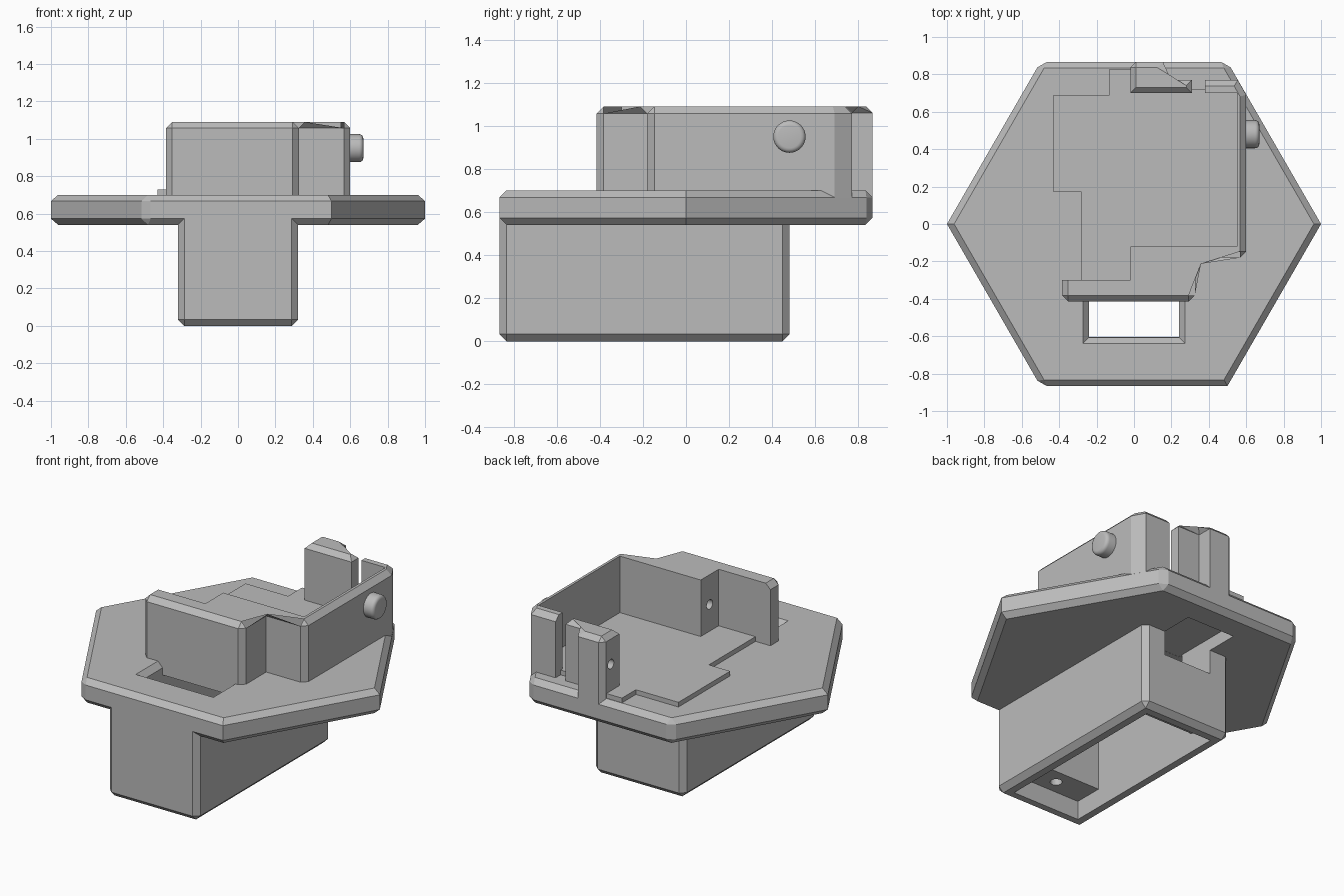
import bpy, bmesh, math
from mathutils import Matrix

if "Cube" in bpy.data.objects:
    bpy.data.objects.remove(bpy.data.objects["Cube"])

grey = bpy.data.materials.new("plain_grey")
grey.use_nodes = True
grey.diffuse_color = (0.5, 0.5, 0.5, 1)
grey.node_tree.nodes["Principled BSDF"].inputs["Base Color"].default_value = (0.5, 0.5, 0.5, 1)
CH = 0.033


def finish(name, bm):
    bmesh.ops.recalc_face_normals(bm, faces=bm.faces[:])
    mesh = bpy.data.meshes.new(name)
    bm.to_mesh(mesh)
    bm.free()
    mesh.materials.append(grey)
    ob = bpy.data.objects.new(name, mesh)
    bpy.context.collection.objects.link(ob)
    return ob


def prism(name, pts, z0, z1, top=(), bottom=(), upright=(), chamfer=CH):
    """Extruded outline; top, bottom and upright list the chamfered edges by point index."""
    bm = bmesh.new()
    n = len(pts)
    low = [bm.verts.new((x, y, z0)) for x, y in pts]
    high = [bm.verts.new((x, y, z1)) for x, y in pts]
    bm.faces.new(low[::-1])
    bm.faces.new(high)
    for i in range(n):
        j = (i + 1) % n
        bm.faces.new((low[i], low[j], high[j], high[i]))
    edges = [bm.edges.get((high[i], high[(i + 1) % n])) for i in top]
    edges += [bm.edges.get((low[i], low[(i + 1) % n])) for i in bottom]
    edges += [bm.edges.get((low[i], high[i])) for i in upright]
    if edges:
        bmesh.ops.bevel(bm, geom=edges, offset=chamfer, segments=1,
                        profile=0.5, affect='EDGES', clamp_overlap=True)
    return finish(name, bm)


def rect(x, y0, y1):
    return [(-x, y0), (x, y0), (x, y1), (-x, y1)]


def cylinder(name, radius, length, center, axis='Z', rounding=0):
    bm = bmesh.new()
    bmesh.ops.create_cone(bm, cap_ends=True, segments=32, radius1=radius,
                          radius2=radius, depth=length)
    if rounding:
        rim = [e for e in bm.edges if all(v.co.z > 0 for v in e.verts)]
        bmesh.ops.bevel(bm, geom=rim, offset=rounding, segments=4,
                        profile=0.5, affect='EDGES')
    turn = Matrix.Rotation(math.pi / 2, 4, 'Y') if axis == 'X' else Matrix()
    bm.transform(Matrix.Translation(center) @ turn)
    return finish(name, bm)


def cut(targets, cutters):
    for target in targets:
        bpy.context.view_layer.objects.active = target
        for c in cutters:
            mod = target.modifiers.new("cut", 'BOOLEAN')
            mod.operation = 'DIFFERENCE'
            mod.solver = 'EXACT'
            mod.object = c
            bpy.ops.object.modifier_apply(modifier=mod.name)
    for c in cutters:
        bpy.data.objects.remove(c)


# Hexagonal base plate
R = math.sqrt(3) / 2
hexagon = [(-1, 0), (-.5, -R), (.5, -R), (1, 0), (.5, R), (-.5, R)]
plate = prism("base_plate", hexagon, .54, .7, range(6), range(6), (1, 4, 5))

# Stem below the plate
stem = prism("stem", rect(.32, -R, .48), 0, .575, bottom=range(4), upright=range(4))

# Stem cavity, end ledges, cable notch and the slot through the plate
body_cut = prism("body_cutter", rect(.24, -.605, .23), -.1, .62)
ledge_cut = prism("ledge_cutter", rect(.24, -.79, .4), -.1, .12)
cable_cut = prism("cable_cutter", rect(.17, .2, .69), .385, .621)
slot_cut = prism("slot_cutter", rect(.241, -.606, -.415), .5, .8)
flare_cut = prism("flare_cutter", rect(.24, -.605, -.415), .664, .705)
for v in flare_cut.data.vertices:
    if v.co.z > .7:
        v.co.x += math.copysign(.038, v.co.x)
        if v.co.y < -.5:
            v.co.y -= .038
screws = [cylinder("screw_cutter", .035, .2, (0, y, .18)) for y in (-.7, .315)]
cut([plate, stem], [body_cut, ledge_cut, cable_cut, slot_cut, flare_cut] + screws)

# Thin raised floor inside the housing
prism("raised_floor", [(-.28, -.35), (.1, -.35), (.1, -.15), (.575, -.15), (.575, .72),
                       (.05, .72), (.05, .83), (-.13, .83), (-.13, .69), (-.43, .69),
                       (-.43, .17), (-.28, .17)], .66, .73)

# Stepped housing wall around the front and side
wall = prism("housing_wall", [(-.385, -.3), (-.385, -.415), (.325, -.415), (.325, -.18),
                              (.6, -.18), (.6, .69), (.555, .77), (.38, .77), (.38, .7),
                              (.55, .7), (.55, -.12), (-.02, -.12), (-.02, -.3)],
             .62, 1.09, top=range(7), upright=(1, 2, 4))

# Back post, flush with the edge of the plate
post = prism("back_post", [(-.02, .7), (.31, .7), (.31, .77), (.155, .77),
                           (.155, R), (-.02, R)],
             .6, 1.09, top=range(6), upright=(5,), chamfer=.03)

# Screw holes in the wall and post
cut([wall], [cylinder("wall_hole_cutter", .03, .3, (0, -.21, .9), 'X')])
cut([post], [cylinder("post_hole_cutter", .03, .2, (-.02, .785, .9), 'X')])

# Round side peg
peg = cylinder("side_peg", .075, .12, (.61, .48, .95), 'X', .022)
bpy.ops.object.select_all(action='DESELECT')
peg.select_set(True)
bpy.context.view_layer.objects.active = peg
bpy.ops.object.shade_smooth_by_angle()
